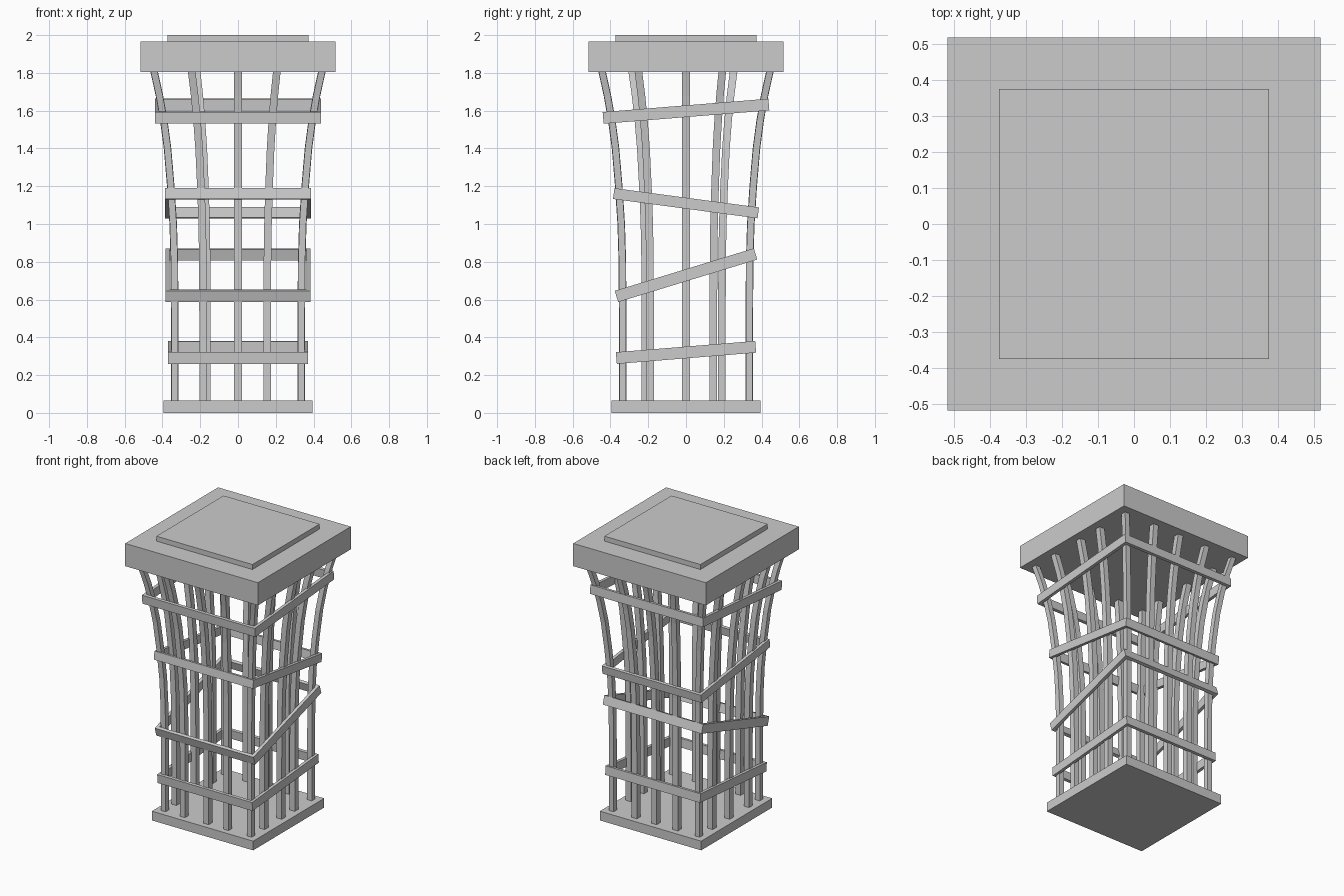
import bpy, bmesh
from math import radians
from mathutils import Matrix, Vector

cube = bpy.data.objects.get("Cube")
if cube:
    bpy.data.objects.remove(cube, do_unlink=True)

# Single plain grey
GREY = (0.6, 0.6, 0.6, 1)
mat = bpy.data.materials.new("plain grey")
mat.use_nodes = True
mat.diffuse_color = GREY
mat.node_tree.nodes["Principled BSDF"].inputs["Base Color"].default_value = GREY


def finish(name, bm):
    bmesh.ops.recalc_face_normals(bm, faces=bm.faces)
    mesh = bpy.data.meshes.new(name)
    bm.to_mesh(mesh)
    bm.free()
    mesh.materials.append(mat)
    obj = bpy.data.objects.new(name, mesh)
    bpy.context.collection.objects.link(obj)
    return obj


def slab(name, half, z0, z1):
    bm = bmesh.new()
    bmesh.ops.create_cube(bm, size=1)
    bmesh.ops.scale(bm, vec=(2 * half, 2 * half, z1 - z0), verts=bm.verts)
    bmesh.ops.translate(bm, vec=(0, 0, (z0 + z1) / 2), verts=bm.verts)
    return finish(name, bm)


def square(half):
    return [(-half, -half), (half, -half), (half, half), (-half, half)]


# Flaring bar: a square section swept up the shared profile
FLARE = [(0.05, 0.335), (0.5, 0.335), (0.8, 0.337), (1.0, 0.343), (1.2, 0.356),
         (1.4, 0.373), (1.55, 0.393), (1.68, 0.416), (1.82, 0.447)]


def bar(name, x, y, half=0.018):
    bm = bmesh.new()
    rings = []
    for z, r in FLARE:
        k = r / FLARE[0][1]
        rings.append([bm.verts.new((x * k + dx, y * k + dy, z)) for dx, dy in square(half)])
    for low, high in zip(rings, rings[1:]):
        for i in range(4):
            j = (i + 1) % 4
            bm.faces.new((low[i], low[j], high[j], high[i]))
    bm.faces.new(rings[0])
    bm.faces.new(rings[-1])
    finish(name, bm)


# Hollow square band, tilted about the x axis
def band(name, half, z, tilt, height=0.062, wall=0.022):
    bm = bmesh.new()
    loops = [[bm.verts.new((x, y, h)) for x, y in square(s)]
             for s, h in ((half, -height / 2), (half, height / 2),
                          (half - wall, height / 2), (half - wall, -height / 2))]
    for a, b in zip(loops, loops[1:] + loops[:1]):
        for i in range(4):
            j = (i + 1) % 4
            bm.faces.new((a[i], a[j], b[j], b[i]))
    move = Matrix.Translation(Vector((0, 0, z))) @ Matrix.Rotation(radians(tilt), 4, 'X')
    bmesh.ops.transform(bm, matrix=move, verts=bm.verts)
    finish(name, bm)


# Base, top block and cap
slab("base_plate", 0.395, 0, 0.065)
slab("top_block", 0.517, 1.805, 1.965)
slab("top_cap", 0.374, 1.96, 2.0)

# Corner bars and the three bars between them on each side
R = FLARE[0][1]
for x, y in square(R):
    bar("corner_bar", x, y)
for side, places in (("front", (-0.185, 0, 0.155)), ("back", (-0.165, 0, 0.155)),
                     ("left", (-0.19, 0, 0.145)), ("right", (-0.215, 0, 0.19))):
    for p in places:
        x, y = {"front": (p, -R), "back": (p, R), "left": (R, p), "right": (-R, p)}[side]
        bar(side + "_bar", x, y, 0.02)

# Tilted bands around the bars
band("lower_band", 0.37, 0.32, 4.6)
band("lower_middle_band", 0.385, 0.729, 17)
band("upper_middle_band", 0.386, 1.11, -7.6, 0.058)
band("upper_band", 0.44, 1.597, 4.6)
